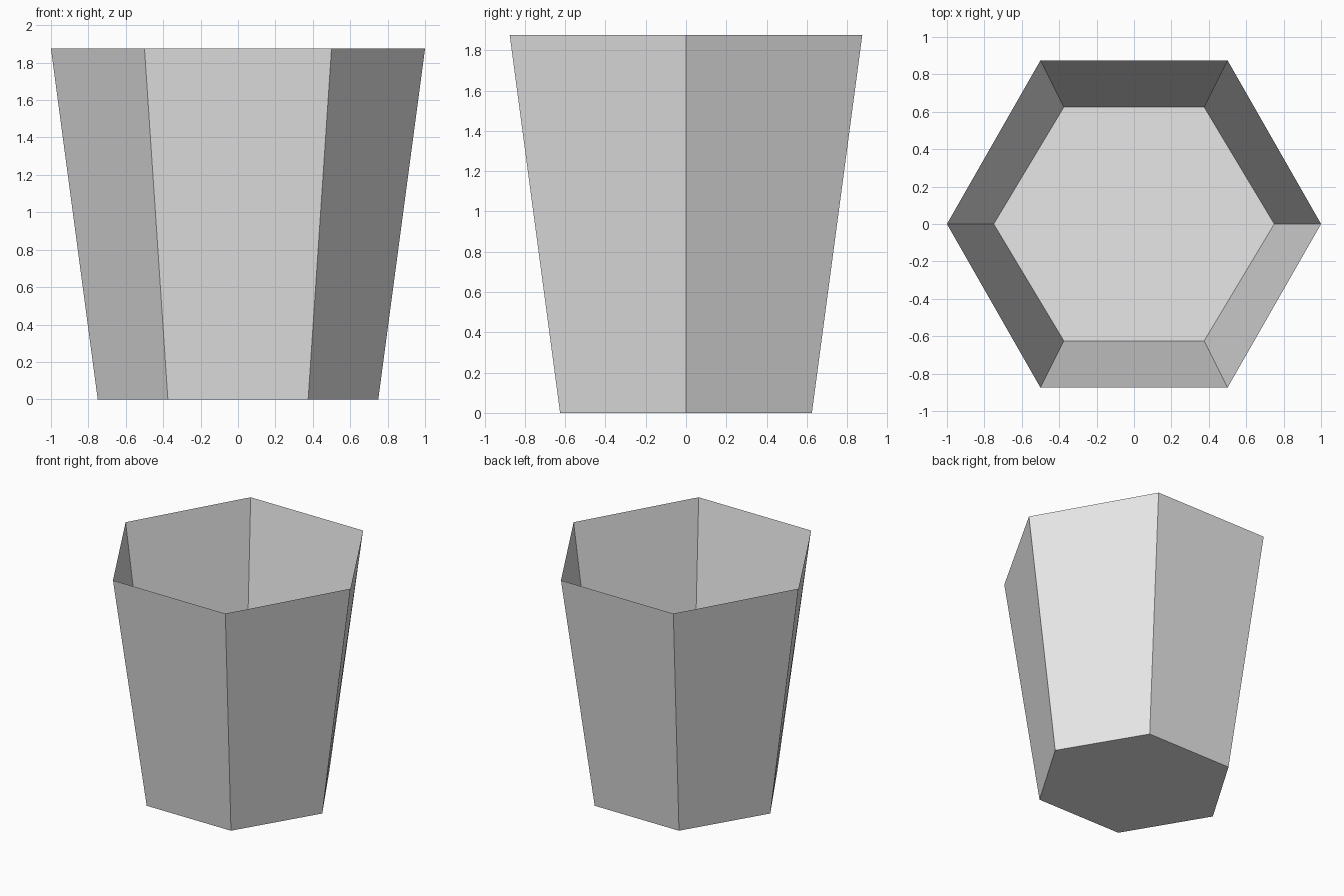
import bpy, bmesh

cube = bpy.data.objects.get("Cube")
if cube:
    bpy.data.objects.remove(cube, do_unlink=True)

# Plain grey material
grey = bpy.data.materials.new("plain_grey")
grey.use_nodes = True
colour = (0.8, 0.8, 0.8, 1)
grey.diffuse_color = colour
grey.node_tree.nodes["Principled BSDF"].inputs["Base Color"].default_value = colour


def hexagon(bm, half_width, half_depth, z):
    """Ring of six corners with points on the x axis."""
    w, d = half_width, half_depth
    corners = [(w, 0), (w / 2, d), (-w / 2, d), (-w, 0), (-w / 2, -d), (w / 2, -d)]
    return [bm.verts.new((x, y, z)) for x, y in corners]


# Open, thin-walled tapered cup: floor and six flat walls
bm = bmesh.new()
base = hexagon(bm, 0.75, 0.625, 0)
rim = hexagon(bm, 1, 0.875, 1.875)
bm.faces.new(reversed(base))
for i in range(len(base)):
    j = (i + 1) % len(base)
    bm.faces.new((base[i], base[j], rim[j], rim[i]))

mesh = bpy.data.meshes.new("hexagonal_cup")
bm.to_mesh(mesh)
bm.free()
mesh.materials.append(grey)
cup = bpy.data.objects.new("hexagonal_cup", mesh)
bpy.context.collection.objects.link(cup)
